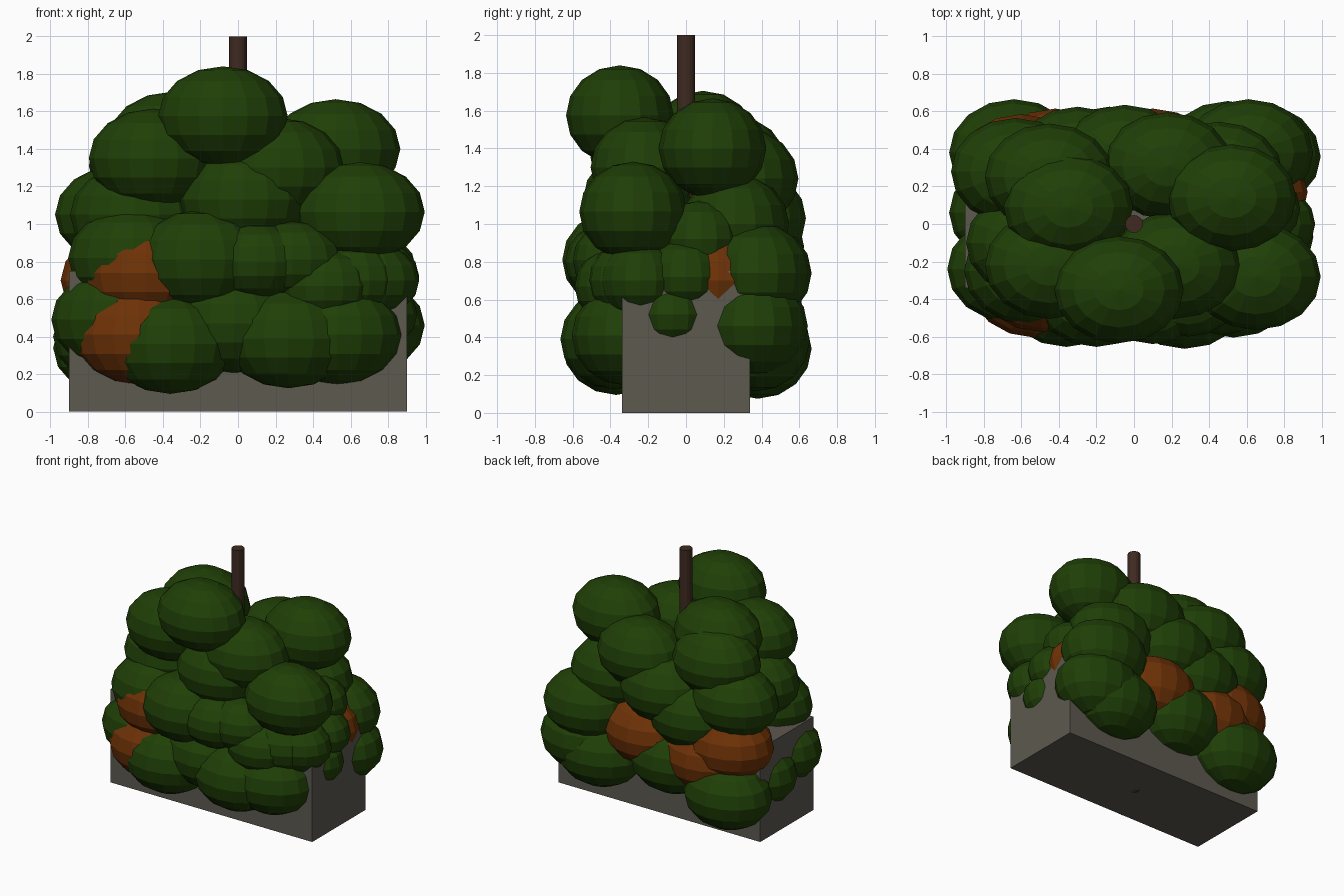
import bpy

cube = bpy.data.objects.get("Cube")
if cube:
    bpy.data.objects.remove(cube)


def material(name, colour):
    mat = bpy.data.materials.new(name)
    mat.use_nodes = True
    mat.diffuse_color = (*colour, 1)
    mat.node_tree.nodes["Principled BSDF"].inputs["Base Color"].default_value = (*colour, 1)
    return mat


leaf_green = material("leaf green", (0.014, 0.05, 0.002))
rust_orange = material("rust orange", (0.155, 0.032, 0.002))
stone_grey = material("stone grey", (0.11, 0.1, 0.08))
bark_brown = material("bark brown", (0.05, 0.023, 0.015))


def finish(name, mat):
    obj = bpy.context.object
    obj.name = name
    obj.data.materials.append(mat)
    return obj


def clump(name, centre, mat, size=1):
    """One flattened, faceted ball of foliage."""
    bpy.ops.mesh.primitive_uv_sphere_add(segments=16, ring_count=8, radius=size, location=centre)
    obj = finish(name, mat)
    obj.scale = (0.345, 0.285, 0.265)
    return obj


# Planter box
bpy.ops.mesh.primitive_cube_add(size=1, location=(0, 0, 0.375))
finish("planter_box", stone_grey).scale = (1.8, 0.68, 0.75)

# Central stem
bpy.ops.mesh.primitive_cylinder_add(vertices=16, radius=0.047, depth=2, location=(0, 0, 1))
finish("stem", bark_brown)

# Crown of the bush
crown = [(-0.08, -0.35, 1.575), (0.52, 0.14, 1.4), (-0.35, 0.09, 1.44), (-0.45, -0.22, 1.35),
         (0.22, -0.22, 1.3), (-0.45, 0.25, 1.31), (0.18, 0.31, 1.24)]
# Middle belt
belt = [(0.65, -0.28, 1.065), (0.03, -0.26, 1.13), (-0.56, -0.25, 0.82), (-0.2, -0.37, 0.81),
        (-0.63, 0.28, 1.05), (-0.05, 0.35, 1.03), (0.61, 0.38, 0.74), (-0.3, 0.34, 0.88),
        (-0.55, -0.1, 1.05), (0.45, 0.26, 1)]
# Skirt hanging over the planter
skirt = [(-0.36, -0.37, 0.36), (0.27, -0.38, 0.39), (0.53, -0.32, 0.41), (-0.65, -0.24, 0.49),
         (-0.02, -0.32, 0.47), (0.65, 0.36, 0.46), (0.5, 0.37, 0.38), (-0.64, 0.38, 0.34),
         (-0.13, 0.34, 0.48), (-0.64, 0.06, 0.4)]
for part, centres in (("crown", crown), ("belt", belt), ("skirt", skirt)):
    for i, centre in enumerate(centres):
        clump(f"{part}_leaf_clump_{i + 1}", centre, leaf_green)

# Smaller sprigs filling the gaps
sprigs = [(0.1, -0.42, 0.8), (0.29, -0.38, 0.81), (0.46, -0.37, 0.67), (0.6, -0.3, 0.7),
          (0.7, -0.24, 0.7), (0.69, -0.07, 0.52), (0.7, 0, 0.72), (0.62, 0.08, 0.92)]
for i, centre in enumerate(sprigs):
    clump(f"leaf_sprig_{i + 1}", centre, leaf_green, 0.77)

# Autumn clumps showing between the green ones
autumn = [(-0.53, -0.32, 0.41), (-0.49, -0.29, 0.74), (0.1, 0.33, 0.64),
          (-0.6, 0.3, 0.7), (-0.42, 0.33, 0.57), (0.58, 0.17, 0.7)]
for i, centre in enumerate(autumn):
    clump(f"autumn_clump_{i + 1}", centre, rust_orange)
